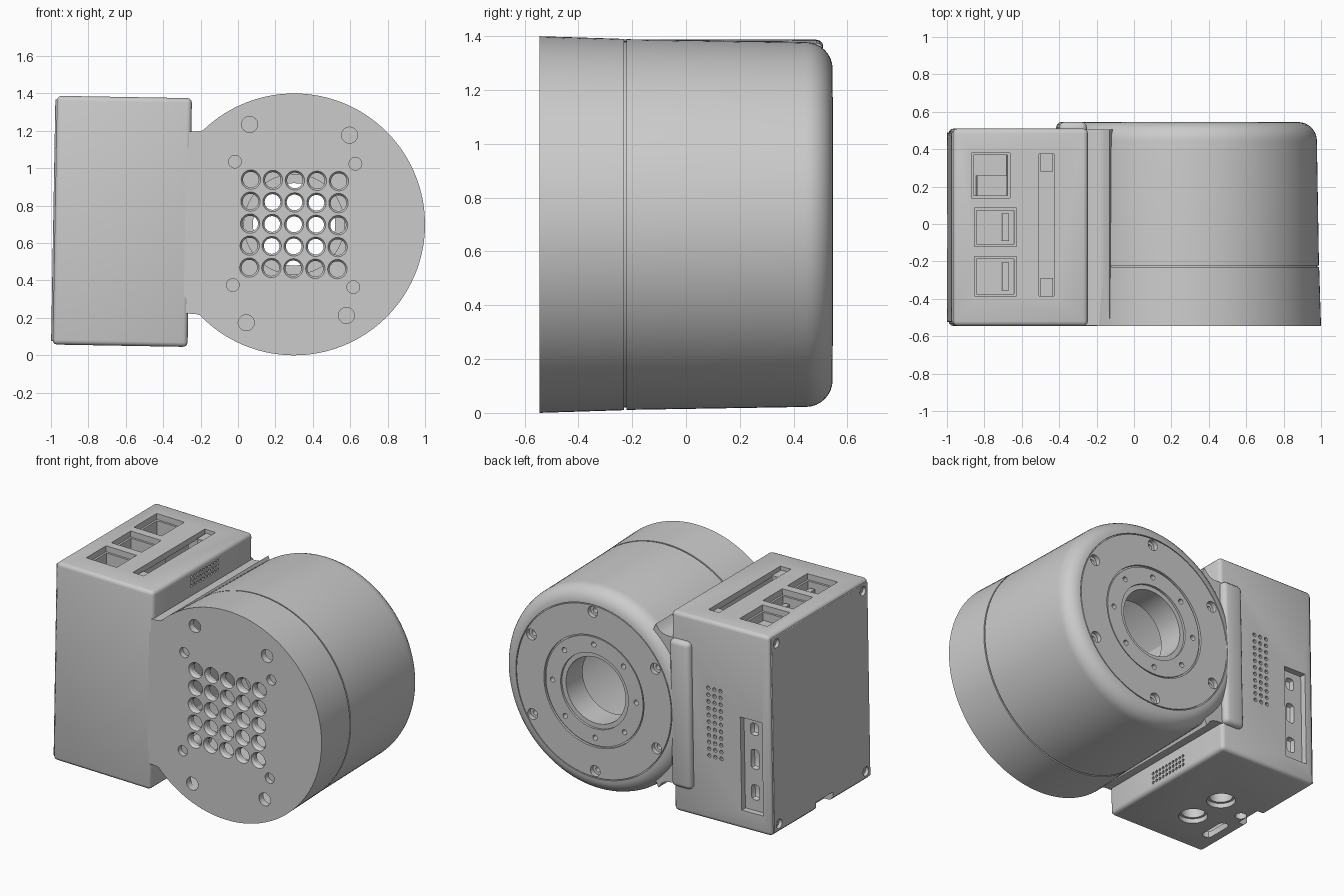
import bpy, bmesh, math
from mathutils import Matrix, Vector

if "Cube" in bpy.data.objects:
    bpy.data.objects.remove(bpy.data.objects["Cube"])

# Everything is built around the drum axis (local origin), then tilted and placed.
PLACE = Matrix.Translation((0.3, 0, 0.7)) @ Matrix.Rotation(0.0175, 4, 'Y')
parts = []


def finish(name, bm, keep=True):
    bmesh.ops.recalc_face_normals(bm, faces=bm.faces)
    me = bpy.data.meshes.new(name)
    bm.to_mesh(me)
    bm.free()
    ob = bpy.data.objects.new(name, me)
    bpy.context.collection.objects.link(ob)
    if keep:
        parts.append(ob)
    return ob


def add_box(bm, lo, hi, bevel=0, segs=3):
    lo, hi = Vector(lo), Vector(hi)
    m = Matrix.Translation((lo + hi) / 2) @ Matrix.Diagonal((*(hi - lo), 1))
    vs = bmesh.ops.create_cube(bm, size=1, matrix=m)['verts']
    if bevel:
        es = list({e for v in vs for e in v.link_edges})
        bmesh.ops.bevel(bm, geom=es, offset=bevel, segments=segs, profile=0.5, affect='EDGES')


def add_lathe(bm, profile, at=(0, 0, 0), axis=(0, 1, 0), n=24):
    """Revolve (radius, height) points round an axis; both ends lie on r=0."""
    rot = Vector((0, 0, 1)).rotation_difference(Vector(axis)).to_matrix().to_4x4()
    m = Matrix.Translation(at) @ rot
    rings = []
    for r, h in profile:
        if r == 0:
            rings.append([bm.verts.new(m @ Vector((0, 0, h)))] * n)
        else:
            rings.append([bm.verts.new(m @ Vector((r * math.cos(a), r * math.sin(a), h)))
                          for a in (2 * math.pi * i / n for i in range(n))])
    for a, b in zip(rings, rings[1:]):
        for i in range(n):
            j = (i + 1) % n
            bm.faces.new(list(dict.fromkeys((a[i], a[j], b[j], b[i]))))


def add_pin(bm, at, axis, r, depth, n=24):
    """Hole cutter: starts just above the surface point, goes down against the axis."""
    add_lathe(bm, [(0, 0.02), (r, 0.02), (r, -depth), (0, -depth)], at, axis, n)


def cut(ob, bm):
    tool = finish('cutter', bm, False)
    tool.hide_render = True
    mod = ob.modifiers.new('cut', 'BOOLEAN')
    mod.operation, mod.object, mod.solver = 'DIFFERENCE', tool, 'EXACT'
    dg = bpy.context.evaluated_depsgraph_get()
    me = bpy.data.meshes.new_from_object(ob.evaluated_get(dg))
    ob.modifiers.clear()
    ob.data = me
    bpy.data.objects.remove(tool)


def box(name, lo, hi, bevel=0):
    bm = bmesh.new()
    add_box(bm, lo, hi, bevel)
    return finish(name, bm)


# Hollow drum with seam groove, rounded back edge and central opening
# (the back wall runs from the outer rim to the opening, then inside to the front plate)
arc = [(0.578 + 0.1 * math.cos(a), 0.445 + 0.1 * math.sin(a))
       for a in (math.pi / 2 * i / 8 for i in range(9))]
profile = ([(0, -0.545), (0.70, -0.545), (0.69, -0.23), (0.68, -0.23), (0.68, -0.221), (0.689, -0.221)]
           + arc + [(0.578, 0.535), (0.572, 0.535), (0.572, 0.545),
                    (0.37, 0.545), (0.37, 0.53), (0.36, 0.53), (0.36, 0.54),
                    (0.25, 0.54), (0.25, 0.525), (0.22, 0.525), (0.22, 0.35), (0.27, 0.35),
                    (0.27, 0.45), (0.63, 0.45), (0.63, -0.5), (0, -0.5)])
bm = bmesh.new()
add_lathe(bm, profile, n=128)
drum = finish('drum_shell', bm)

# Front grille, screw holes and insert holes; screw rings on the back
FRONT, BACK = (0, -1, 0), (0, 1, 0)
bm = bmesh.new()
for i in range(-2, 3):
    for k in range(-2, 3):
        add_lathe(bm, [(0, 0.02), (0.052, 0.02), (0.052, 0), (0.042, -0.015), (0.042, -0.08), (0, -0.08)],
                  (i * 0.1176, -0.545, k * 0.1176), FRONT)
for s in (-1, 1):
    add_pin(bm, (-0.247, -0.545, s * 0.53), FRONT, 0.043, 0.08)
    add_pin(bm, (0.288, -0.545, s * 0.482), FRONT, 0.043, 0.08)
    for t in (-1, 1):
        add_pin(bm, (t * 0.322, -0.545, s * 0.33), FRONT, 0.034, 0.035)
for i in range(6):
    a = math.pi / 6 + i * math.pi / 3
    add_lathe(bm, [(0, 0.02), (0.036, 0.02), (0.036, -0.03), (0.018, -0.031), (0.018, -0.06), (0, -0.06)],
              (0.53 * math.cos(a), 0.545, 0.53 * math.sin(a)), BACK)
for i in range(8):
    a = i * math.pi / 4
    add_pin(bm, (0.31 * math.cos(a), 0.54, 0.31 * math.sin(a)), BACK, 0.017, 0.05, 16)
cut(drum, bm)

# Stand-off posts inside the drum
bm = bmesh.new()
for s in (-1, 1):
    for t in (-1, 1):
        add_lathe(bm, [(0, -0.505), (0.045, -0.505), (0.045, -0.3), (0, -0.3)], (t * 0.322, 0, s * 0.33))
finish('inner_posts', bm)

# Neck blending the drum into the case, mirrored top and bottom
edge = [(-0.57, 0.487), (-0.52, 0.488), (-0.49, 0.495), (-0.465, 0.51), (-0.44, 0.545)]
inner = [(0.655 * math.cos(a), 0.655 * math.sin(a)) for a in (math.radians(130 + 4 * i) for i in range(6))]
bm = bmesh.new()
for s in (1, -1):
    f = bm.faces.new([bm.verts.new((u, -0.544, s * v)) for u, v in edge + inner])
    ext = bmesh.ops.extrude_face_region(bm, geom=[f])['geom']
    bmesh.ops.translate(bm, vec=(0, 1.05, 0), verts=[g for g in ext if isinstance(g, bmesh.types.BMVert)])
finish('neck', bm)
box('back_rib', (-0.708, 0.44, -0.49), (-0.56, 0.546, 0.49), 0.03)

# Case: hollow block with ports and vents
case = box('case_shell', (-1.28, -0.545, -0.665), (-0.558, 0.51, 0.665), 0.025)
bm = bmesh.new()
add_box(bm, (-1.24, -0.505, -0.625), (-0.598, 0.47, 0.625))
cut(case, bm)

TOP_PORTS = [(-1.18, 0.14, -0.975, 0.38), (-1.165, -0.12, -0.94, 0.085), (-1.165, -0.385, -0.94, -0.175)]
bm = bmesh.new()
for x0, y0, x1, y1 in TOP_PORTS + [(-0.82, -0.385, -0.74, 0.375)]:
    add_box(bm, (x0, y0, 0.6), (x1, y1, 0.7))
# bottom openings
DOWN = (0, 0, -1)
ROUND = [(-0.965, 0.01), (-0.955, -0.24)]
for x, y in ROUND:
    add_pin(bm, (x, y, -0.665), DOWN, 0.088, 0.08, 32)
add_pin(bm, (-1.18, -0.06, -0.665), DOWN, 0.035, 0.08)
add_box(bm, (-1.205, -0.39, -0.7), (-1.14, -0.19, -0.6), 0.025, 2)
# back connector recess and vents
add_box(bm, (-1.22, 0.44, -0.54), (-1.06, 0.54, 0.08))
for i in range(3):
    for k in range(11):
        add_pin(bm, (-0.87 + (i - 1) * 0.045, 0.51, -0.01 + (k - 5) * 0.045), BACK, 0.013, 0.03, 8)
# side vents above and below the neck
for s in (-1, 1):
    for i in range(10):
        for k in range(3):
            add_pin(bm, (-0.558, (i - 4.5) * 0.031, s * (0.555 + k * 0.03)), (1, 0, 0), 0.01, 0.03, 8)
cut(case, bm)

# Cover plate on the left side with corner screws and a lower notch
plate = box('side_cover', (-1.288, -0.525, -0.645), (-1.25, 0.49, 0.645), 0.004)
for ob in (plate, case):
    bm = bmesh.new()
    for y in (-0.475, 0.44):
        for s in (-1, 1):
            add_lathe(bm, [(0, 0.02), (0.03, 0.02), (0.03, -0.022), (0.014, -0.023), (0.014, -0.03), (0, -0.03)],
                      (-1.288, y, s * 0.6), (-1, 0, 0))
    add_box(bm, (-1.35, -0.13, -0.75), (-1.22, 0.05, -0.605))
    cut(ob, bm)

# Sockets behind the top openings
for i, (x0, y0, x1, y1) in enumerate(TOP_PORTS):
    sock = box('top_socket_%d' % i, (x0 - 0.02, y0 - 0.02, 0.3), (x1 + 0.02, y1 + 0.02, 0.624))
    bm = bmesh.new()
    add_box(bm, (x0 + 0.012, y0 + 0.012, 0.36), (x1 - 0.012, y1 - 0.012, 0.7))
    cut(sock, bm)
    if i:
        box('socket_tongue_%d' % i, (x0 + 0.15, y0 + 0.03, 0.34), (x1 - 0.04, y1 - 0.03, 0.59))
    else:
        box('socket_step', (x0 + 0.03, y0 + 0.01, 0.34), (x1 - 0.015, y1 - 0.12, 0.57))
box('slot_header', (-0.84, -0.4, 0.5), (-0.72, 0.39, 0.56))
for y in (-0.34, 0.33):
    box('slot_clip', (-0.81, y - 0.05, 0.54), (-0.745, y + 0.05, 0.64))
box('circuit_board', (-0.93, -0.48, -0.5), (-0.90, 0.44, 0.5))

# Cups and connector behind the bottom openings
bm = bmesh.new()
for x, y in ROUND:
    add_lathe(bm, [(0, 0.15), (0.105, 0.15), (0.105, 0), (0.072, 0), (0.072, 0.12), (0, 0.12)],
              (x, y, -0.635), (0, 0, 1), 32)
finish('round_sockets', bm)
box('bottom_connector', (-1.215, -0.4, -0.6), (-1.13, 0.0, -0.5))

# Connector panel inside the back recess
panel = box('connector_panel', (-1.235, 0.39, -0.56), (-1.045, 0.468, 0.1))
bm = bmesh.new()
for z, h in ((0.0, 0.04), (-0.2, 0.065), (-0.42, 0.05)):
    add_box(bm, (-1.165, 0.43, z - h), (-1.105, 0.5, z + h), 0.02, 2)
cut(panel, bm)

# Place, tilt and shade all parts
bpy.ops.object.select_all(action='DESELECT')
for ob in parts:
    ob.data.transform(PLACE)
    ob.select_set(True)
bpy.context.view_layer.objects.active = drum
bpy.ops.object.shade_smooth_by_angle(angle=math.radians(30))
